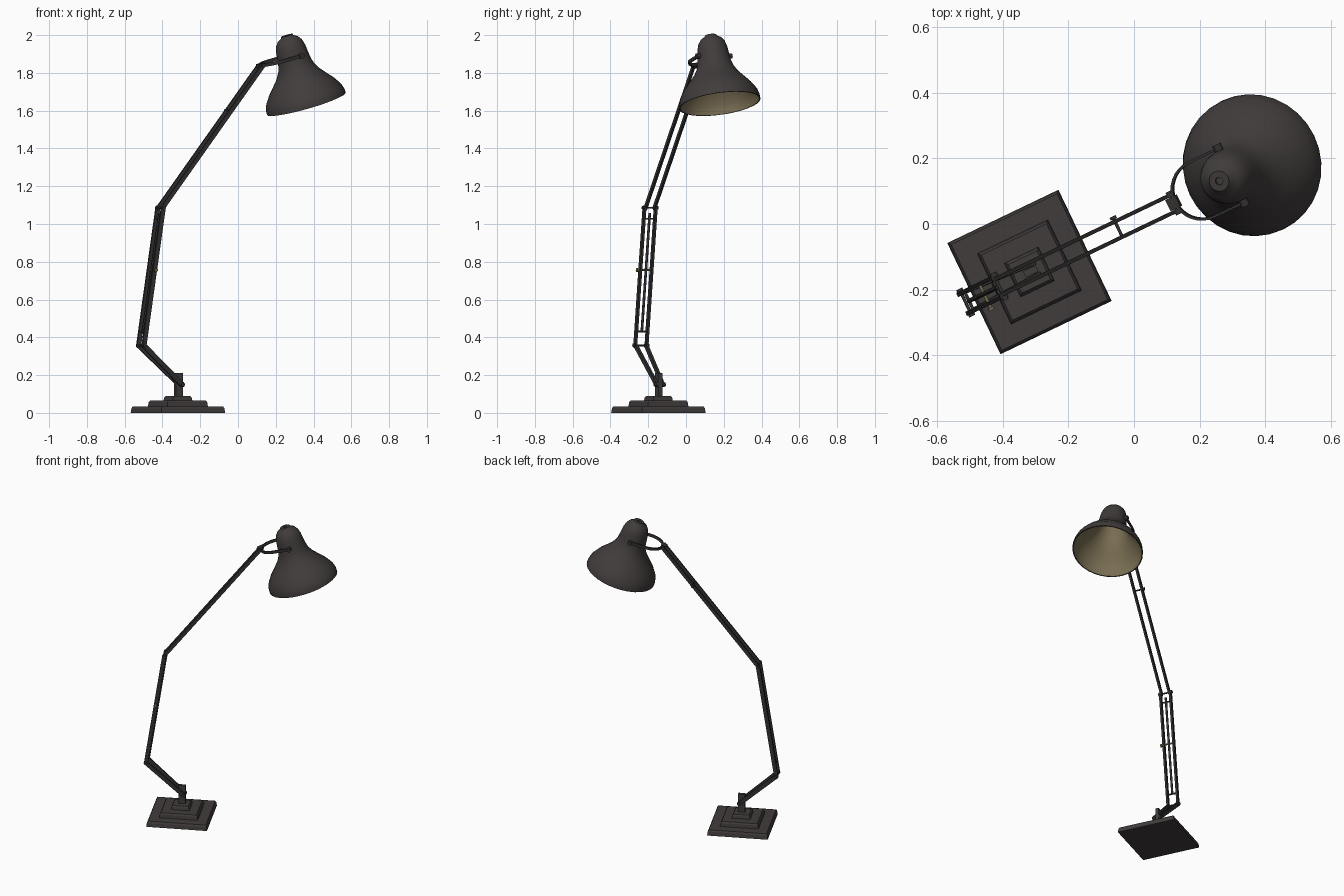
import bpy, bmesh, math
from mathutils import Matrix, Vector

if "Cube" in bpy.data.objects:
    bpy.data.objects.remove(bpy.data.objects["Cube"])

# lamp frame: u (x) along the arms, v (y) across, origin at base centre
FRAME = Matrix.Translation((-0.318, -0.146, 0)) @ Matrix.Rotation(math.radians(25.6), 4, 'Z')


def material(name, rgb):
    m = bpy.data.materials.new(name)
    m.diffuse_color = (*rgb, 1)
    m.use_nodes = True
    m.node_tree.nodes["Principled BSDF"].inputs["Base Color"].default_value = m.diffuse_color
    return m


ENAMEL = material("dark enamel", (0.052, 0.045, 0.044))
STEEL = material("dark steel", (0.034, 0.032, 0.031))
BRASS = material("aged brass", (0.19, 0.155, 0.085))


def finish(bm, name, mat, local=Matrix(), smooth=False, flip=False):
    bmesh.ops.recalc_face_normals(bm, faces=bm.faces[:])
    if flip:
        bmesh.ops.reverse_faces(bm, faces=bm.faces[:])
    me = bpy.data.meshes.new(name)
    bm.to_mesh(me)
    bm.free()
    me.materials.append(mat)
    ob = bpy.data.objects.new(name, me)
    bpy.context.collection.objects.link(ob)
    ob.matrix_world = FRAME @ local
    if smooth:
        bpy.ops.object.select_all(action='DESELECT')
        ob.select_set(True)
        bpy.context.view_layer.objects.active = ob
        bpy.ops.object.shade_smooth_by_angle(angle=math.radians(40))
    return ob


def sweep(bm, pts, width, thick, up):
    """Rectangular strap through points; width runs along 'up'."""
    rings = []
    pts = [Vector(p) for p in pts]
    for i, p in enumerate(pts):
        d = (pts[min(i + 1, len(pts) - 1)] - pts[max(i - 1, 0)]).normalized()
        w = (up - d * up.dot(d)).normalized()
        t = d.cross(w)
        rings.append([bm.verts.new(p + w * width / 2 * a + t * thick / 2 * b)
                      for a, b in ((-1, -1), (1, -1), (1, 1), (-1, 1))])
    for r, q in zip(rings, rings[1:]):
        for k in range(4):
            bm.faces.new((r[k], r[(k + 1) % 4], q[(k + 1) % 4], q[k]))
    bm.faces.new(rings[0])
    bm.faces.new(rings[-1])


def cyl(bm, a, b, r, seg=12):
    a, b = Vector(a), Vector(b)
    d = b - a
    rot = d.to_track_quat('Z', 'Y').to_matrix().to_4x4()
    bmesh.ops.create_cone(bm, cap_ends=True, segments=seg, radius1=r, radius2=r, depth=d.length,
                          matrix=Matrix.Translation((a + b) / 2) @ rot)


def bar_pair(name, a, b, va, vb, width=0.022, thick=0.012):
    """Two mirrored flat bars with rounded ends between (u, z) points."""
    bm = bmesh.new()
    for s in (-1, 1):
        p, q = Vector((a[0], s * va, a[1])), Vector((b[0], s * vb, b[1]))
        side = Vector((0, thick / 2, 0))
        sweep(bm, [p, q], thick, width, Vector((0, 1, 0)))
        for e in (p, q):
            cyl(bm, e - side, e + side, width / 2 + 0.001)
    return finish(bm, name, STEEL, smooth=True)


def pin(name, u, z, v0, v1, mat, knobs=(True, True), r=0.005):
    bm = bmesh.new()
    cyl(bm, (u, v0, z), (u, v1, z), r)
    if knobs[0]:
        cyl(bm, (u, v0, z), (u, v0 + 0.009, z), r * 2)
    if knobs[1]:
        cyl(bm, (u, v1 - 0.009, z), (u, v1, z), r * 2)
    finish(bm, name, mat, smooth=True)


def lathe(name, profile, mat, local, flip=False):
    bm = bmesh.new()
    vs = [bm.verts.new((r, 0, s)) for r, s in profile]
    es = [bm.edges.new(e) for e in zip(vs, vs[1:])]
    bmesh.ops.spin(bm, geom=vs + es, cent=(0, 0, 0), axis=(0, 0, 1), angle=math.tau, steps=32)
    bmesh.ops.remove_doubles(bm, verts=bm.verts[:], dist=1e-5)
    finish(bm, name, mat, local, True, flip)


# stepped square base
for name, side, z0, z1 in (("base_plate", 0.375, 0, 0.035), ("base_step", 0.238, 0.035, 0.066),
                           ("base_cap", 0.114, 0.066, 0.09)):
    bm = bmesh.new()
    rings = []
    for w, z in ((side, z0), (side - 0.006, z0 + (z1 - z0) * 0.7), (side - 0.018, z1)):
        rings.append([bm.verts.new((x * w / 2, y * w / 2, z))
                      for x, y in ((-1, -1), (1, -1), (1, 1), (-1, 1))])
    for r, q in zip(rings, rings[1:]):
        for k in range(4):
            bm.faces.new((r[k], r[(k + 1) % 4], q[(k + 1) % 4], q[k]))
    bm.faces.new(rings[0])
    bm.faces.new(rings[-1])
    finish(bm, name, ENAMEL)

# upright post
bm = bmesh.new()
sweep(bm, [(0.004, 0, 0.085), (0.004, 0, 0.21)], 0.042, 0.021, Vector((1, 0, 0)))
finish(bm, "post", ENAMEL)

# joints as (u, z)
FOOT, KNEE, ELBOW, HEAD = (0.016, 0.15), (-0.215, 0.357), (-0.102, 1.086), (0.487, 1.838)


def along(a, b, t):
    return a[0] + (b[0] - a[0]) * t, a[1] + (b[1] - a[1]) * t


# arms
bar_pair("foot_links", FOOT, KNEE, 0.018, 0.031, 0.026)
bar_pair("lower_arm", KNEE, ELBOW, 0.033, 0.033, 0.024)
bar_pair("upper_arm", ELBOW, HEAD, 0.026, 0.026)

# centre rod inside the lower arm
lo, hi = along(KNEE, ELBOW, 0.1), along(KNEE, ELBOW, 0.96)
bm = bmesh.new()
cyl(bm, (lo[0], 0, lo[1]), (hi[0], 0, hi[1]), 0.007)
finish(bm, "centre_rod", STEEL, smooth=True)

# joint pins and cross pins
pin("foot_pin", *FOOT, -0.032, 0.032, STEEL)
pin("knee_pin", *KNEE, -0.046, 0.046, STEEL)
pin("elbow_pin", *ELBOW, -0.046, 0.046, STEEL)
pin("head_pin", *HEAD, -0.038, 0.038, STEEL)
pin("rod_lower_pin", *lo, -0.033, 0.033, STEEL, (False, False))
pin("rod_upper_pin", *along(KNEE, ELBOW, 0.92), -0.033, 0.033, STEEL, (False, False))
pin("lower_cross_pin", *along(KNEE, ELBOW, 0.547), -0.055, 0.036, BRASS, (True, False))
pin("upper_cross_pin", *along(ELBOW, HEAD, 0.684), -0.027, 0.043, STEEL, (False, True))

# head joint block
bm = bmesh.new()
sweep(bm, [(0.470, 0, 1.835), (0.503, 0, 1.845)], 0.038, 0.022, Vector((0, 1, 0)))
finish(bm, "head_block", STEEL)

# U-shaped yoke holding the shade
R, CU = 0.091, 0.583
flat = [(0.688, R)] + [(CU + R * math.cos(a), R * math.sin(a))
                       for a in (math.pi * (0.5 + i / 16) for i in range(17))] + [(0.688, -R)]
bm = bmesh.new()
sweep(bm, [(u, v, 1.84 + (u - 0.49) * 0.26) for u, v in flat], 0.018, 0.008, Vector((-0.27, 0, 1)))
for s in (-1, 1):
    cyl(bm, (0.68, s * 0.078, 1.889), (0.68, s * 0.104, 1.889), 0.014)
finish(bm, "yoke", STEEL, smooth=True)

# bell shade with top button, plus inner lining
TILT = Matrix.Translation((0.7535, 0, 1.637)) @ Matrix.Rotation(math.radians(-17.5), 4, 'Y')
bell = [(0.217, 0), (0.216, 0.02), (0.207, 0.05), (0.180, 0.092), (0.149, 0.128), (0.118, 0.165),
        (0.098, 0.20), (0.089, 0.23), (0.084, 0.27), (0.080, 0.305), (0.071, 0.337), (0.056, 0.358)]
button = [(0.034, 0.371), (0.031, 0.379), (0.012, 0.379), (0.011, 0.372), (0, 0.372)]
lathe("shade", [(0.211, 0)] + bell + button, ENAMEL, TILT)
lathe("shade_lining", [(r - 0.006, s) for r, s in bell] + [(0, 0.36)], BRASS, TILT, flip=True)
